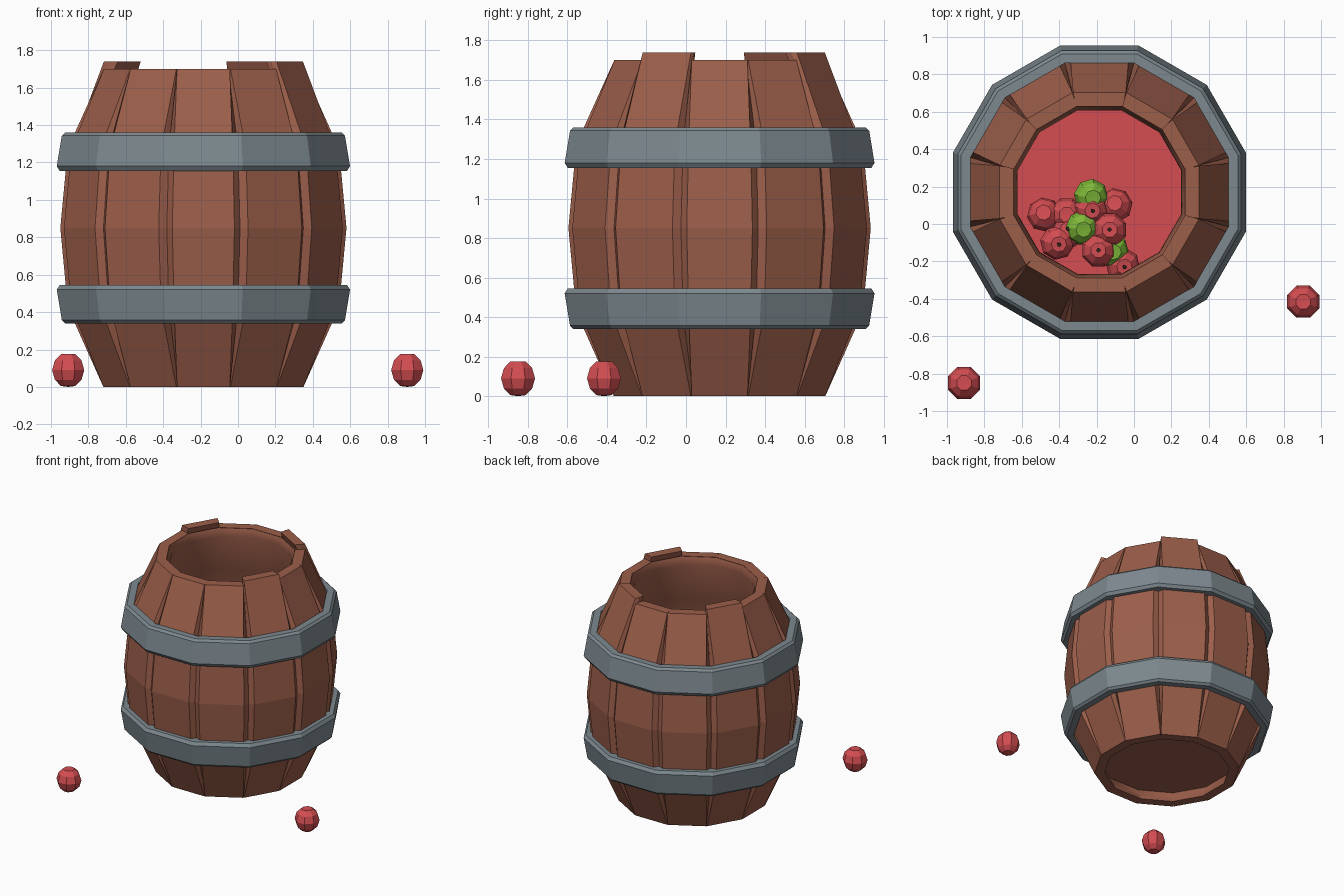
import bpy, bmesh, math
from mathutils import Vector

if "Cube" in bpy.data.objects:
    bpy.data.objects.remove(bpy.data.objects["Cube"])

CX, CY = -0.185, 0.17
N = 12
T = math.tan(math.pi / N)
C = math.cos(math.pi / N)


def material(name, rgb):
    m = bpy.data.materials.new(name)
    m.diffuse_color = (*rgb, 1)
    m.use_nodes = True
    m.node_tree.nodes["Principled BSDF"].inputs["Base Color"].default_value = m.diffuse_color
    return m


wood = material("brown_wood", (0.33, 0.112, 0.068))
iron = material("grey_iron", (0.205, 0.25, 0.275))
red = material("red_apple", (0.66, 0.075, 0.085))
green = material("green_apple", (0.21, 0.48, 0.04))
stem_mat = material("dark_stem", (0.03, 0.015, 0.01))


def build(name, verts, faces, mat, loc=(0, 0, 0), rot=(0, 0, 0), recalc=True):
    me = bpy.data.meshes.new(name)
    me.from_pydata(verts, [], faces)
    bm = bmesh.new()
    bm.from_mesh(me)
    bmesh.ops.remove_doubles(bm, verts=bm.verts, dist=1e-5)
    if recalc:
        bmesh.ops.recalc_face_normals(bm, faces=bm.faces)
    bm.to_mesh(me)
    bm.free()
    me.materials.append(mat)
    ob = bpy.data.objects.new(name, me)
    bpy.context.collection.objects.link(ob)
    ob.location = loc
    ob.rotation_euler = rot
    return ob


def lathe(name, profile, mat, loc, n=N, closed=False, rot=(0, 0, 0), recalc=True):
    """Spin (radius, z) points around z with n flat sides."""
    k = len(profile)
    verts = [(r * math.cos((i + .5) * math.tau / n), r * math.sin((i + .5) * math.tau / n), z)
             for i in range(n) for r, z in profile]
    faces = []
    for i in range(n):
        a, b = i * k, (i + 1) % n * k
        for j in range(k if closed else k - 1):
            j2 = (j + 1) % k
            faces.append((a + j, b + j, b + j2, a + j2))
    return build(name, verts, faces, mat, loc, rot, recalc)


# Staves: bulging planks with chamfered sides; three stand a little taller
for s in range(N):
    top = 1.74 if s in (2, 5, 11) else 1.70
    rings = [(0, .535, .141), (.425, .725, .157), (.85, .765, .166),
             (1.275, .725, .157), (top, .533, .141)]
    verts, faces = [], []
    for z, r, w in rings:
        mid, inn = r - .035, r - .075
        verts += [(r, -w, z), (r, w, z), (mid, mid * T, z),
                  (inn, inn * T, z), (inn, -inn * T, z), (mid, -mid * T, z)]
    for i in range(len(rings) - 1):
        for j in range(6):
            a, b = i * 6 + j, i * 6 + (j + 1) % 6
            faces.append((a, b, b + 6, a + 6))
    faces += [tuple(range(6)), tuple(range(24, 30))]
    build(f"stave_{s + 1}", verts, faces, wood, (CX, CY, 0), (0, 0, s * math.tau / N))

# Smooth inner wall
inner = [(.462, .0), (.63, .425), (.67, .85), (.63, 1.275), (.437, 1.64), (.46, 1.70)]
wall = lathe("inner_wall", [(r / C, z) for r, z in inner], wood, (CX, CY, 0), recalc=False)
wall.data.flip_normals()
wall.data.shade_smooth()

# Recessed barrel base and the red surface of the filling
lathe("barrel_base", [(0, .10), (.52 / C, .10), (.52 / C, .14), (0, .14)], wood, (CX, CY, 0))
lathe("apple_filling", [(0, .91), (.672 / C, .91), (.672 / C, .95), (0, .95)], red, (CX, CY, 0))

# Iron hoops, mirrored about the middle
hoop = [(.69, .34), (.74, .34), (.757, .357), (.784, .52), (.768, .545), (.69, .545)]
lathe("lower_hoop", [(r / C, z) for r, z in hoop], iron, (CX, CY, 0), closed=True)
lathe("upper_hoop", [(r / C, 1.70 - z) for r, z in hoop], iron, (CX, CY, 0), closed=True)

# Apples: two on the ground, the rest piled inside
apple = [(0, .083), (.042, .085), (.077, .052), (.093, 0), (.077, -.052), (.042, -.085), (0, -.09)]


def add_apple(name, pos, mat, stem=False, tilt=0):
    lathe(name, apple, mat, pos, n=8, rot=(tilt, tilt * .6, tilt * 2))
    if stem:
        lathe(name + "_stem", [(0, .07), (.009, .07), (.012, .11), (0, .11)], stem_mat, pos,
              n=6, rot=(tilt, tilt * .6, tilt * 2))


add_apple("ground_apple_left", (-.908, -.85, .09), red)
add_apple("ground_apple_right", (.905, -.415, .09), red)

pile = [(-.48, .05, 1.03, 0), (-.36, .05, 1.04, 0), (-.23, .08, 1.08, 1), (-.10, .10, 1.03, 0),
        (-.13, -.03, 1.12, 1), (-.41, -.10, 1.08, 1), (-.35, -.04, 1.05, 1),
        (-.19, -.14, 1.12, 1), (-.06, -.22, 1.04, 1)]
for i, (x, y, z, st) in enumerate(pile):
    add_apple(f"piled_apple_{i + 1}", (x, y, z), red, bool(st), .12 * (i % 3 - 1))
for i, p in enumerate([(-.23, .15, 1.08), (-.28, -.02, 1.10), (-.12, -.14, 1.06)]):
    add_apple(f"green_apple_{i + 1}", p, green, False, .15)
